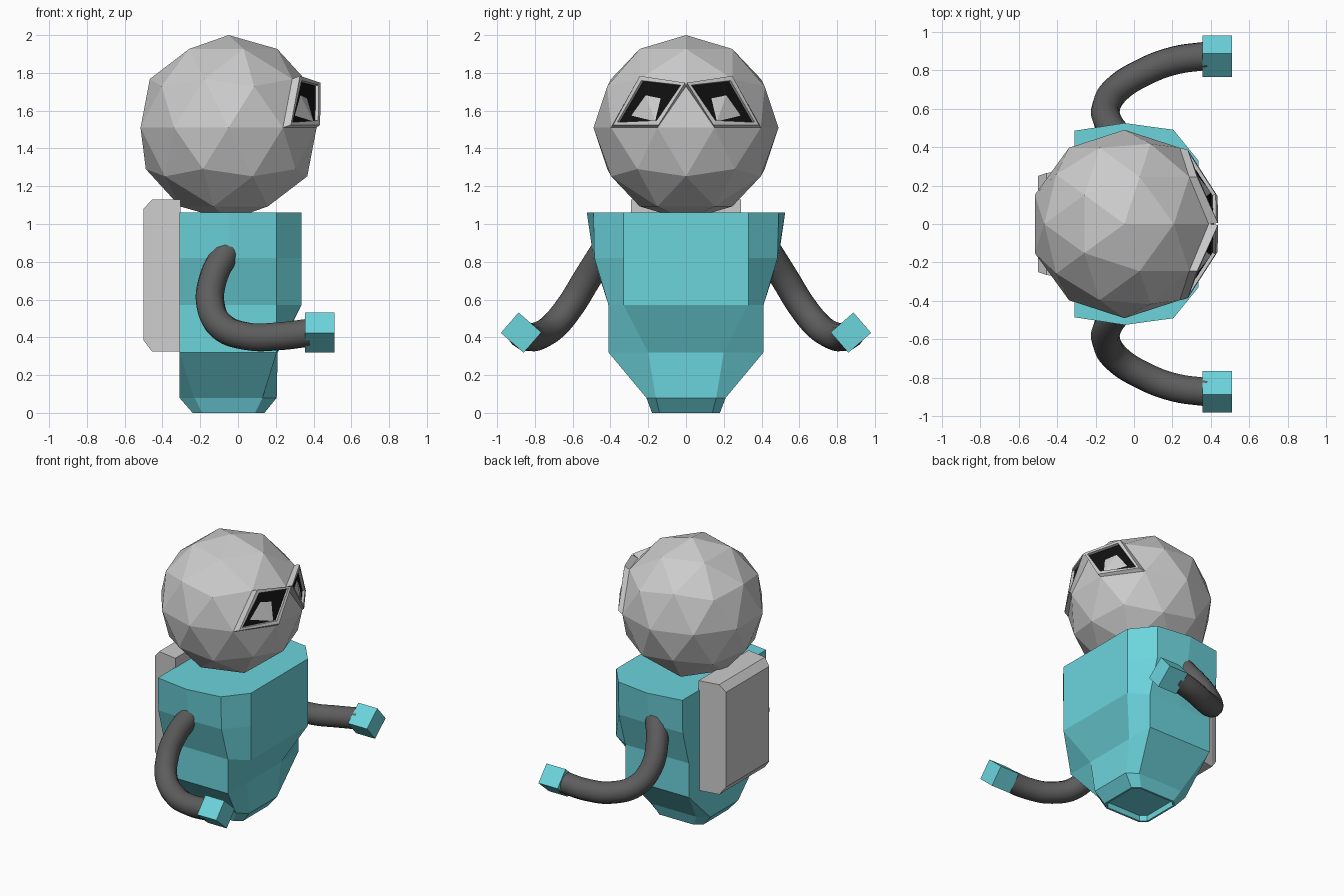
import bpy, bmesh, math
from mathutils import Vector, Matrix

if "Cube" in bpy.data.objects:
    bpy.data.objects.remove(bpy.data.objects["Cube"])


def material(name, rgb):
    m = bpy.data.materials.new(name)
    m.diffuse_color = (*rgb, 1)
    m.use_nodes = True
    m.node_tree.nodes["Principled BSDF"].inputs["Base Color"].default_value = m.diffuse_color
    return m


TEAL = material("teal", (0.15, 0.66, 0.72))
DARK = material("dark_grey", (0.11, 0.11, 0.11))
BLACK = material("black", (0.005, 0.005, 0.005))


def finish(name, bm, *mats):
    bmesh.ops.recalc_face_normals(bm, faces=bm.faces)
    me = bpy.data.meshes.new(name)
    bm.to_mesh(me)
    bm.free()
    for m in mats:
        me.materials.append(m)
    ob = bpy.data.objects.new(name, me)
    bpy.context.collection.objects.link(ob)
    return ob


def loft(bm, rings):
    """Skin a list of closed rings and cap both ends; returns the caps."""
    vs = [[bm.verts.new(p) for p in r] for r in rings]
    n = len(vs[0])
    for a, b in zip(vs, vs[1:]):
        for i in range(n):
            j = (i + 1) % n
            bm.faces.new((a[i], a[j], b[j], b[i]))
    return bm.faces.new(vs[0]), bm.faces.new(vs[-1])


# Head: faceted ball
C = Vector((-0.05, 0, 1.51))
bm = bmesh.new()
bmesh.ops.create_icosphere(bm, subdivisions=2, radius=0.49,
                           matrix=Matrix.Translation(C))
finish("head", bm)

# Eyes: raised frames with recessed dark panes
base = [(0.388, 0, 1.729), (0.416, 0.151, 1.51), (0.238, 0.397, 1.51), (0.287, 0.245, 1.768)]
rim = [(0.437, 0.005, 1.748), (0.435, 0.145, 1.525), (0.28, 0.386, 1.525), (0.328, 0.245, 1.784)]
for side, s in (("left", 1), ("right", -1)):
    bm = bmesh.new()
    _, front = loft(bm, [[(x, y * s, z) for x, y, z in r] for r in (base, rim)])
    bmesh.ops.recalc_face_normals(bm, faces=bm.faces)
    bmesh.ops.inset_region(bm, faces=[front], thickness=0.028)
    bmesh.ops.inset_region(bm, faces=[front], thickness=0.002, depth=-0.018)
    front.material_index = 1
    finish(side + "_eye", bm, None, BLACK)

# Body: lofted angular torso, each level is (z, half outline from front to back)
levels = [
    (0.00, [(0.14, 0.14), (0.09, 0.18), (-0.05, 0.18), (-0.19, 0.18), (-0.24, 0.14)]),
    (0.08, [(0.205, 0.16), (0.13, 0.21), (-0.05, 0.21), (-0.23, 0.21), (-0.31, 0.16)]),
    (0.32, [(0.21, 0.20), (0.205, 0.41), (-0.05, 0.41), (-0.31, 0.41), (-0.31, 0.41)]),
    (0.57, [(0.335, 0.33), (0.205, 0.41), (-0.05, 0.41), (-0.31, 0.41), (-0.31, 0.41)]),
    (0.82, [(0.335, 0.33), (0.205, 0.485), (-0.05, 0.49), (-0.31, 0.48), (-0.31, 0.48)]),
    (1.06, [(0.335, 0.33), (0.205, 0.49), (-0.05, 0.525), (-0.31, 0.485), (-0.31, 0.485)]),
]
bm = bmesh.new()
bottom, _ = loft(bm, [[(x, y, z) for x, y in h] + [(x, -y, z) for x, y in reversed(h)]
                      for z, h in levels])
bmesh.ops.recalc_face_normals(bm, faces=bm.faces)
bmesh.ops.inset_region(bm, faces=[bottom], thickness=0.015)
bmesh.ops.inset_region(bm, faces=[bottom], thickness=0.001, depth=-0.04)
bmesh.ops.remove_doubles(bm, verts=bm.verts, dist=0.0005)
finish("body", bm, TEAL)

# Backpack: slab with chamfered rear edges, sections are (x, half width, low, high)
bm = bmesh.new()
loft(bm, [[(x, -w, lo), (x, w, lo), (x, w, hi), (x, -w, hi)] for x, w, lo, hi in
          ((-0.305, 0.29, 0.325, 1.13), (-0.455, 0.265, 0.325, 1.13),
           (-0.5, 0.25, 0.385, 1.08))])
finish("backpack", bm)

# Arms: bent tubes, with block hands
path = [(-0.06, 0.43, 0.86), (-0.135, 0.53, 0.70), (-0.145, 0.61, 0.57),
        (-0.09, 0.70, 0.46), (0.05, 0.79, 0.405), (0.21, 0.85, 0.405), (0.38, 0.875, 0.425)]
for side, s in (("left", 1), ("right", -1)):
    cu = bpy.data.curves.new(side + "_arm", 'CURVE')
    cu.dimensions = '3D'
    cu.bevel_depth = 0.075
    cu.bevel_resolution = 4
    cu.resolution_u = 6
    cu.use_fill_caps = True
    sp = cu.splines.new('BEZIER')
    sp.bezier_points.add(len(path) - 1)
    for bp, (x, y, z) in zip(sp.bezier_points, path):
        bp.co = (x, y * s, z)
        bp.handle_left_type = bp.handle_right_type = 'AUTO'
    cu.materials.append(DARK)
    bpy.context.collection.objects.link(bpy.data.objects.new(side + "_arm", cu))

    bm = bmesh.new()
    bmesh.ops.create_cube(bm, size=1, matrix=Matrix.Translation((0.433, 0.873 * s, 0.425))
                          @ Matrix.Rotation(math.radians(41 * s), 4, 'X')
                          @ Matrix.Diagonal((0.155, 0.16, 0.143, 1)))
    finish(side + "_hand", bm, TEAL)
